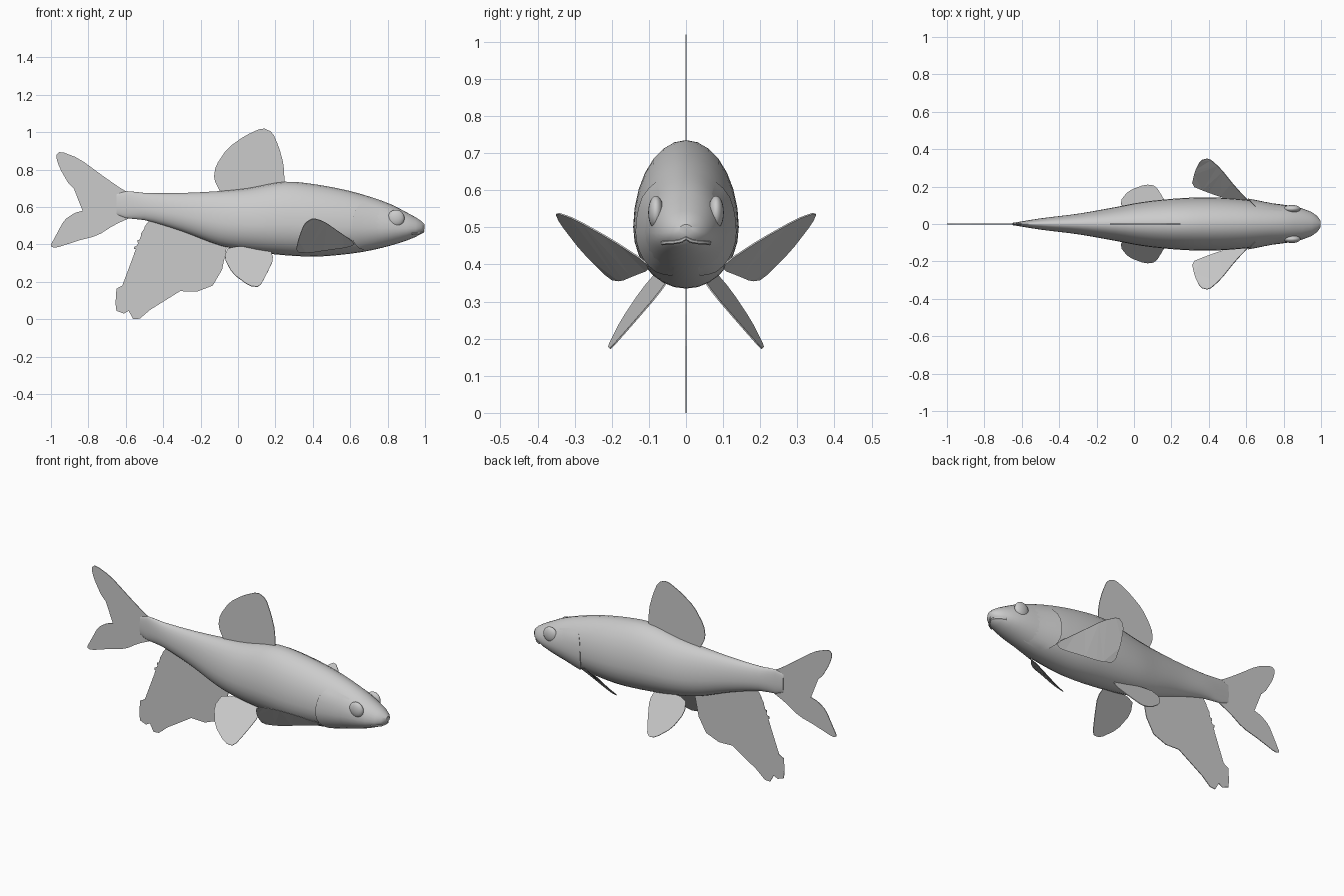
import bpy, bmesh, math
from mathutils import Vector

cube = bpy.data.objects.get("Cube")
if cube:
    bpy.data.objects.remove(cube, do_unlink=True)

grey = bpy.data.materials.new("plain_grey")
grey.use_nodes = True
tint = (0.6, 0.6, 0.6, 1)
grey.diffuse_color = tint
grey.node_tree.nodes["Principled BSDF"].inputs["Base Color"].default_value = tint

# body stations: x, top, bottom, half width
STATIONS = [(-.65, .67, .56, .006), (-.6, .685, .54, .014), (-.5, .675, .53, .03),
            (-.3, .675, .47, .055), (-.1, .685, .395, .09), (.05, .7, .365, .118),
            (.25, .735, .342, .138), (.42, .72, .335, .142), (.6, .685, .35, .13),
            (.72, .65, .37, .113), (.82, .613, .395, .1), (.9, .572, .42, .083),
            (.95, .545, .44, .064), (.98, .525, .457, .042), (.997, .508, .48, .018)]


def finish(name, bm, smooth=True):
    bmesh.ops.recalc_face_normals(bm, faces=bm.faces)
    mesh = bpy.data.meshes.new(name)
    bm.to_mesh(mesh)
    bm.free()
    mesh.materials.append(grey)
    obj = bpy.data.objects.new(name, mesh)
    bpy.context.collection.objects.link(obj)
    if smooth:
        bpy.context.view_layer.objects.active = obj
        bpy.ops.object.select_all(action='DESELECT')
        obj.select_set(True)
        bpy.ops.object.shade_smooth_by_angle(angle=math.radians(40))
    return obj


def section(x):
    """Top, bottom and half width of the body at x, smoothly interpolated."""
    x = min(max(x, STATIONS[0][0]), STATIONS[-1][0])
    last = len(STATIONS) - 1
    i = max(k for k in range(last) if STATIONS[k][0] <= x)
    a, b = STATIONS[i], STATIONS[i + 1]
    before, after = STATIONS[max(i - 1, 0)], STATIONS[min(i + 2, last)]
    span = b[0] - a[0]
    t = (x - a[0]) / span
    result = []
    for c in (1, 2, 3):
        ma = (b[c] - before[c]) / (b[0] - before[0]) * span
        mb = (after[c] - a[c]) / (after[0] - a[0]) * span
        h = t * t * (3 - 2 * t)
        result.append(a[c] + (b[c] - a[c]) * h
                      + ma * t * (1 - t) ** 2 - mb * t * t * (1 - t))
    return result


def skin(x, angle, lift=0):
    """Point on the body surface; angle is measured up from the model's side."""
    top, bottom, half = section(x)
    mid = bottom + (top - bottom) * .42
    s = math.sin(angle)
    reach = (top - mid if s > 0 else mid - bottom) + lift
    return Vector((x, (half + lift) * math.cos(angle), mid + reach * s))


def grid_faces(bm, rows, closed):
    for a, b in zip(rows, rows[1:]):
        n = len(a)
        for j in range(n if closed else n - 1):
            k = (j + 1) % n
            bm.faces.new((a[j], a[k], b[k], b[j]))


# body
SIDES = 28
xs = []
for a, b in zip(STATIONS, STATIONS[1:]):
    steps = max(1, round((b[0] - a[0]) / .05))
    xs += [a[0] + (b[0] - a[0]) * i / steps for i in range(steps)]
xs.append(STATIONS[-1][0])
bm = bmesh.new()
rings = [[bm.verts.new(skin(x, math.tau * j / SIDES)) for j in range(SIDES)] for x in xs]
grid_faces(bm, rings, True)
bm.faces.new(rings[0])
bm.faces.new(rings[-1])
finish("body", bm)

for side, label in ((1, "left"), (-1, "right")):
    flip = Vector((1, side, 1))

    # gill cover: raised plate with a curved rear edge, fading into the head
    bm = bmesh.new()
    rows = []
    for i in range(13):
        angle = math.radians(-72 + 10 * i)
        rear = .61 + .1 * abs(math.sin(angle + .1)) ** 3
        row = [bm.verts.new(skin(rear + .008, angle, -.01) * flip)]
        for k in range(5):
            x = rear + (.79 - rear) * k / 4
            edge = min(1, i / 2, (12 - i) / 2)
            row.append(bm.verts.new(skin(x, angle, .007 * (1 - k / 3) * edge) * flip))
        rows.append(row)
    grid_faces(bm, rows, False)
    finish(label + "_gill_cover", bm)

    # eye
    bm = bmesh.new()
    bmesh.ops.create_uvsphere(bm, u_segments=20, v_segments=12, radius=1)
    bmesh.ops.scale(bm, vec=(.045, .021, .045), verts=bm.verts)
    bmesh.ops.translate(bm, vec=(.845, .081 * side, .54), verts=bm.verts)
    finish(label + "_eye", bm)

# mouth: thin lip running round the snout
bm = bmesh.new()
half = [(.991, -90), (.985, -70), (.975, -50), (.955, -36), (.93, -30)]
path = [skin(x, math.radians(d)) for x, d in half]
path = [p * Vector((1, -1, 1)) for p in path[:0:-1]] + path
rows = []
for i, p in enumerate(path):
    along = (path[min(i + 1, len(path) - 1)] - path[max(i - 1, 0)]).normalized()
    up = along.cross(Vector((1, 0, 0))).normalized()
    out = up.cross(along)
    rows.append([bm.verts.new(p + .006 * (up * math.cos(a) + out * math.sin(a)))
                 for a in (math.tau * k / 6 for k in range(6))])
grid_faces(bm, rows, True)
bm.faces.new(rows[0])
bm.faces.new(rows[-1])
finish("mouth", bm)


def fin(name, points, rounded=True):
    """Thin flat fin from an outline, with its corners optionally rounded."""
    points = [Vector(p) for p in points]
    if rounded:
        cut = []
        for p, q in zip(points, points[1:] + points[:1]):
            cut += [p.lerp(q, .2), p.lerp(q, .8)]
        points = cut
    bm = bmesh.new()
    face = bm.faces.new([bm.verts.new(p) for p in points])
    bmesh.ops.triangulate(bm, faces=[face])
    obj = finish(name, bm, False)
    thick = obj.modifiers.new("thickness", 'SOLIDIFY')
    thick.thickness = .004
    thick.offset = 0


def upright(outline):
    return [(x, 0, z) for x, z in outline]


fin("dorsal_fin", upright([
    (-.09, .67), (-.13, .75), (-.12, .82), (-.056, .915), (.035, .98), (.13, 1.024),
    (.185, 1.0), (.22, .917), (.245, .826), (.25, .7)]))

fin("tail_fin", upright([
    (-.57, .67), (-.62, .695), (-.71, .757), (-.85, .86), (-.95, .898), (-.975, .875),
    (-.955, .81), (-.9, .714), (-.82, .665), (-.805, .623), (-.82, .583), (-.875, .568),
    (-.93, .53), (-.98, .436), (-1.005, .39), (-.976, .38), (-.874, .415), (-.75, .447),
    (-.66, .505), (-.57, .545)]))

# anal fin with separate rays at the rear
spikes = []
for i in range(5):
    z = .34 + .035 * i
    tip = -.555 + .018 * max(0, i - 1)
    spikes += [(tip, z), (tip, z + .012), (-.42, z + .035)]
fin("anal_fin", upright([
    (-.055, .41), (-.085, .265), (-.135, .18), (-.22, .147), (-.31, .15), (-.47, .05),
    (-.525, .003), (-.56, 0), (-.585, .045), (-.61, .03), (-.65, .045), (-.655, .083),
    (-.63, .12), (-.65, .163), (-.6, .19), (-.525, .233), (-.4, .305), (-.43, .345)]
    + spikes + [(-.46, .55), (-.3, .52)]), False)

# paired fins
PELVIC = [(-.05, .39), (-.075, .33), (-.03, .245), (.06, .178), (.115, .172),
          (.155, .245), (.19, .32), (.17, .38)]
PECTORAL = [(.63, .105, .405), (.54, .2, .467), (.46, .3, .523), (.4, .352, .541),
            (.355, .34, .513), (.325, .28, .435), (.308, .205, .36), (.38, .175, .355),
            (.48, .14, .37), (.59, .1, .385)]
for side, label in ((1, "left"), (-1, "right")):
    fin(label + "_pelvic_fin",
        [(x, side * (.07 + .77 * (.36 - z) - .2 * (x - .06)), z) for x, z in PELVIC])
    fin(label + "_pectoral_fin", [(x, side * y, z) for x, y, z in PECTORAL])
